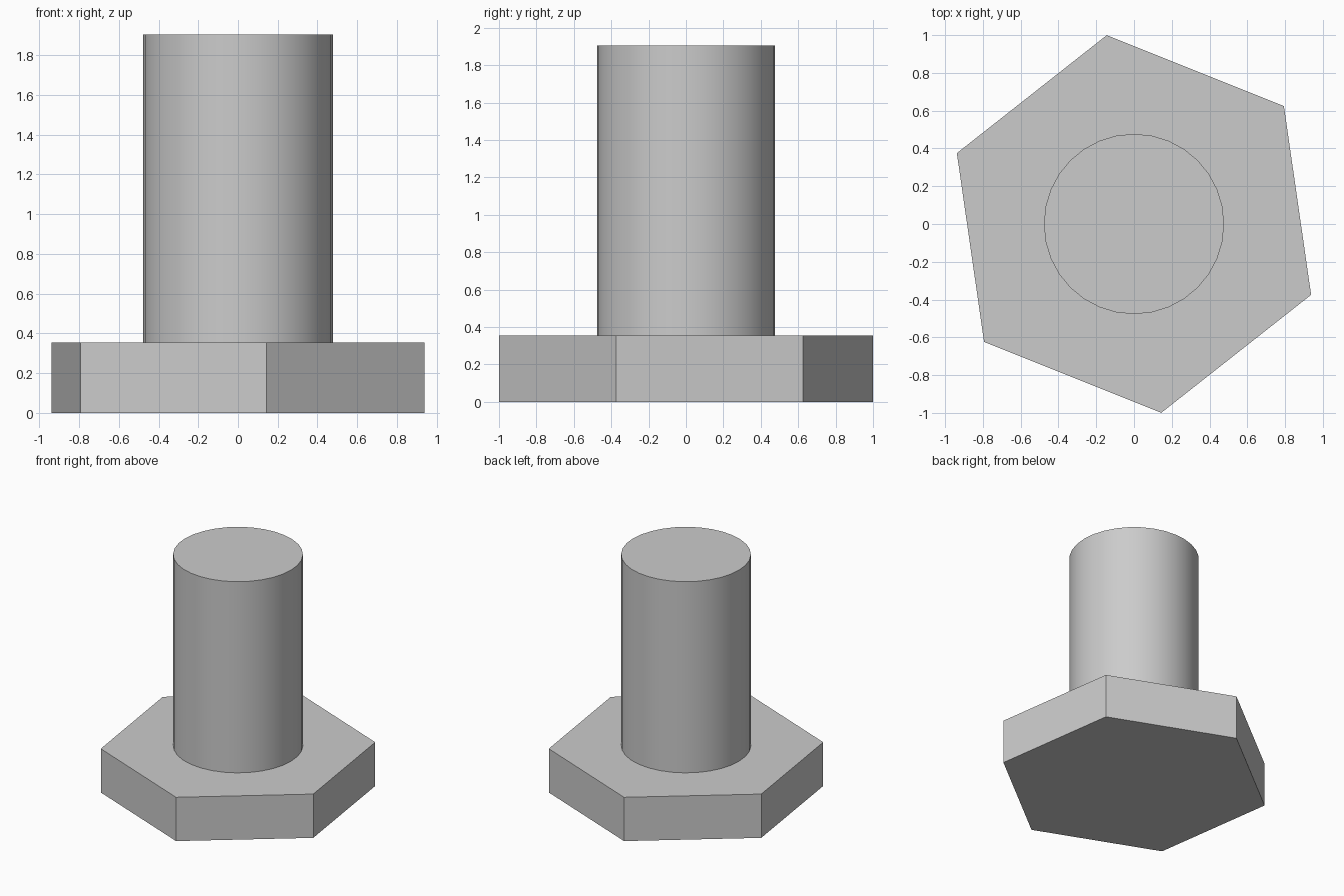
import bpy
import math

default_cube = bpy.data.objects.get("Cube")
if default_cube:
    bpy.data.objects.remove(default_cube, do_unlink=True)

# Single plain steel colour
STEEL = (0.6, 0.6, 0.6, 1.0)
steel = bpy.data.materials.new("steel_grey")
steel.use_nodes = True
steel.diffuse_color = STEEL
steel.node_tree.nodes["Principled BSDF"].inputs["Base Color"].default_value = STEEL


def prism(name, sides, radius, bottom, top, first_corner=0.0):
    """Upright prism whose first corner lies at the given angle from +x."""
    bpy.ops.mesh.primitive_cylinder_add(
        vertices=sides, radius=radius, depth=top - bottom,
        location=(0, 0, (bottom + top) / 2),
        rotation=(0, 0, first_corner - math.pi / 2))
    obj = bpy.context.object
    obj.name = name
    obj.data.materials.append(steel)
    bpy.ops.object.transform_apply(location=False, rotation=True, scale=True)
    return obj


HEAD_TOP = 0.355

# Six-sided head, turned slightly about its axis
prism("hex_head", 6, 1.01, 0, HEAD_TOP, math.radians(38.2))

# Plain round shank standing on the head
prism("shank", 32, 0.477, HEAD_TOP, 1.905)
bpy.ops.object.shade_smooth_by_angle(angle=math.radians(30))
